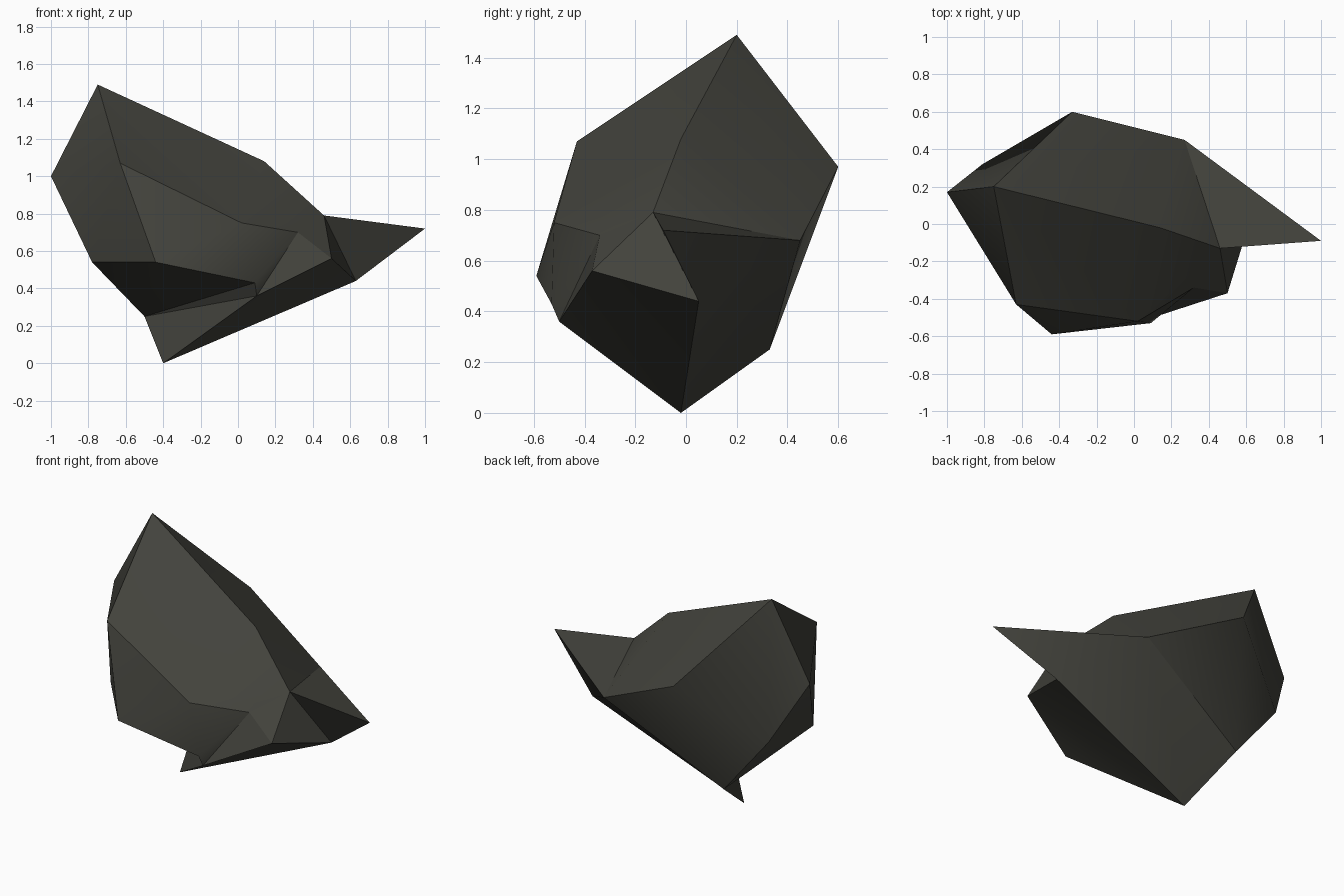
import bpy
import bmesh
import math

# Remove only the default cube
cube = bpy.data.objects.get("Cube")
if cube:
    bpy.data.objects.remove(cube, do_unlink=True)

# Single stone colour
stone = bpy.data.materials.new("dark olive stone")
stone.use_nodes = True
stone_colour = (0.056, 0.056, 0.046, 1.0)
stone.diffuse_color = stone_colour
shader = next(n for n in stone.node_tree.nodes if n.type == "BSDF_PRINCIPLED")
shader.inputs["Base Color"].default_value = stone_colour
shader.inputs["Roughness"].default_value = 0.9

# Corners of the boulder
corners = {
    "A": (-.75, .2, 1.49),    # peak
    "B": (-1, .17, 1),        # right shoulder
    "C": (-.78, -.18, .54),   # right underside
    "D": (-.5, .33, .25),     # rear underside
    "E": (-.4, -.02, 0),      # foot
    "F": (.63, .05, .44),     # under the beak
    "G": (1, -.09, .72),      # beak tip
    "H": (.46, -.13, .79),    # beak root
    "I": (.14, -.02, 1.08),   # ridge
    "J": (.1, -.5, .36),      # lower lip, right
    "K": (-.44, -.59, .54),   # front chin
    "L": (.09, -.53, .43),    # notch, lower end
    "M": (.5, -.37, .56),     # lower lip, left
    "N": (.27, .45, .68),     # rear, left
    "P": (-.33, .6, .97),     # rear, middle
    "Q": (.4, -.23, .74),     # notch, inner top
    "R": (.02, -.52, .75),    # notch, upper end
    "T": (.32, -.34, .7),     # notch, centre
    "U": (-.81, .32, .63),    # rear, right
    "W": (-.63, -.43, 1.07),  # front brow
}

# Each facet group fans out from its first corner to the ring that follows
fans = {
    "front slab": "RHIAWKL",
    "right flank": "WABCK",
    "rear right corner": "UABCDPA",
    "underside hollow and rear": "DCKLJENP",
    "left underside": "EJMFN",
    "rear top": "NFGHIAP",
    "beak root": "HGFMTQR",
    "notch": "TMJLRQ",
}

mesh = bpy.data.meshes.new("boulder")
bm = bmesh.new()
points = {name: bm.verts.new(place) for name, place in corners.items()}
for fan in fans.values():
    hub, ring = fan[0], fan[1:]
    for near, far in zip(ring, ring[1:]):
        bm.faces.new([points[hub], points[near], points[far]])
bmesh.ops.recalc_face_normals(bm, faces=bm.faces[:])
bm.to_mesh(mesh)
bm.free()

boulder = bpy.data.objects.new("boulder", mesh)
bpy.context.collection.objects.link(boulder)
mesh.materials.append(stone)

# Soft facets with crisp ridges
bpy.ops.object.select_all(action="DESELECT")
boulder.select_set(True)
bpy.context.view_layer.objects.active = boulder
bpy.ops.object.shade_smooth_by_angle(angle=math.radians(30))
